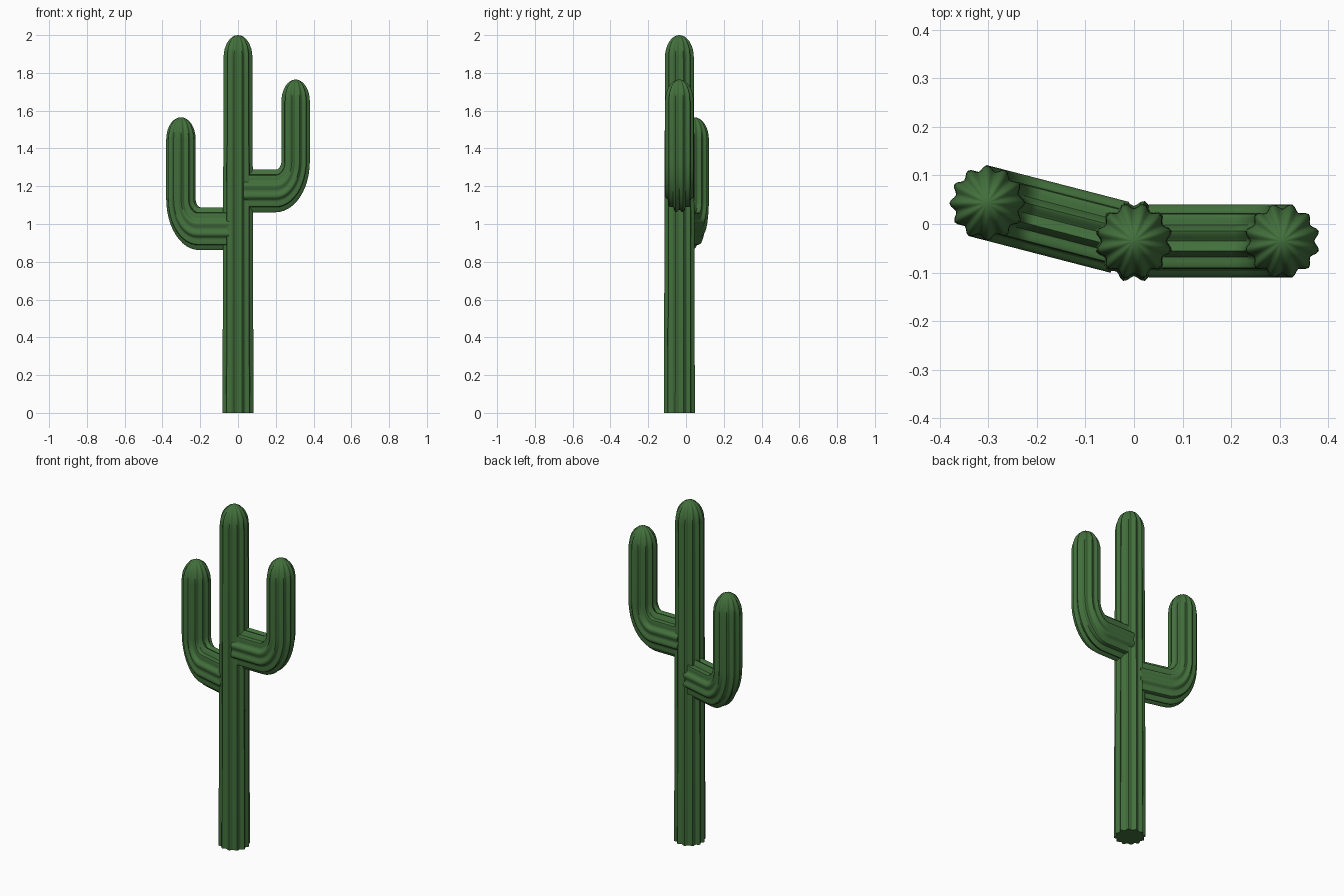
import bpy, bmesh, math
from mathutils import Vector, Matrix

if "Cube" in bpy.data.objects:
    bpy.data.objects.remove(bpy.data.objects["Cube"])

RIBS, SUB = 12, 6
STRETCH = 1.5          # everything is stretched vertically
TRUNK_Y = -0.035

green = bpy.data.materials.new("cactus green")
green.diffuse_color = (0.055, 0.16, 0.045, 1)
green.use_nodes = True
green.node_tree.nodes["Principled BSDF"].inputs["Base Color"].default_value = green.diffuse_color


def ribbed_tube(name, rings, matrix):
    """Sweep a ribbed section; rings = (centre, in-plane normal, radius)."""
    bm = bmesh.new()
    n = RIBS * SUB
    side = Vector((0, 1, 0))
    loops = []
    for c, nor, r in rings:
        loop = []
        for i in range(n):
            a = 2 * math.pi * i / n
            # rounded ribs with tips half a step away from the axes
            k = 0.925 - 0.075 * math.cos(RIBS * a)
            loop.append(bm.verts.new(c + (nor * math.cos(a) + side * math.sin(a)) * r * k))
        loops.append(loop)
    for p, q in zip(loops, loops[1:]):
        for i in range(n):
            j = (i + 1) % n
            bm.faces.new((p[i], p[j], q[j], q[i]))
    bm.faces.new(loops[0][::-1])
    bm.faces.new(loops[-1])
    bm.transform(matrix)
    bmesh.ops.recalc_face_normals(bm, faces=bm.faces)
    me = bpy.data.meshes.new(name)
    bm.to_mesh(me)
    bm.free()
    me.materials.append(green)
    ob = bpy.data.objects.new(name, me)
    bpy.context.collection.objects.link(ob)
    bpy.ops.object.select_all(action='DESELECT')
    ob.select_set(True)
    bpy.context.view_layer.objects.active = ob
    bpy.ops.object.shade_smooth_by_angle(angle=math.radians(50))


def dome(x, top, r, steps=8):
    """Rings of a rounded tip whose highest point is at z = top."""
    X = Vector((1, 0, 0))
    out = []
    for i in range(steps + 1):
        t = math.pi / 2 * i / steps
        out.append((Vector((x, 0, top - r + r * math.sin(t))), X, max(r * math.cos(t), 0.002)))
    return out


squash = Matrix.Diagonal((1, 1, STRETCH, 1))

# trunk: slight taper with rounded top
X = Vector((1, 0, 0))
trunk = [(Vector((0, 0, 0)), X, 0.085)] + dome(0, 2 / STRETCH, 0.079)
ribbed_tube("trunk", trunk, Matrix.Translation((0, TRUNK_Y, 0)) @ squash)


# arms: horizontal stub, elbow, upright with rounded tip
def arm(name, angle, z, reach):
    R, r = 0.105, 0.078
    bx = reach - R
    rings = [(Vector((0.03, 0, 0)), Vector((0, 0, 1)), r)]
    for i in range(13):
        t = math.pi / 2 * i / 12
        inward = Vector((-math.sin(t), 0, math.cos(t)))
        rings.append((Vector((bx, 0, R)) - inward * R, inward, r))
    top = 0.59 / STRETCH
    tip = [(c, -nor, rad) for c, nor, rad in dome(reach, top, r)]
    m = Matrix.Translation((0, TRUNK_Y, z)) @ Matrix.Rotation(math.radians(angle), 4, 'Z') @ squash
    ribbed_tube(name, rings + tip, m)


arm("right_arm", 0, 1.175, 0.305)
arm("left_arm", 165.5, 0.975, 0.312)
